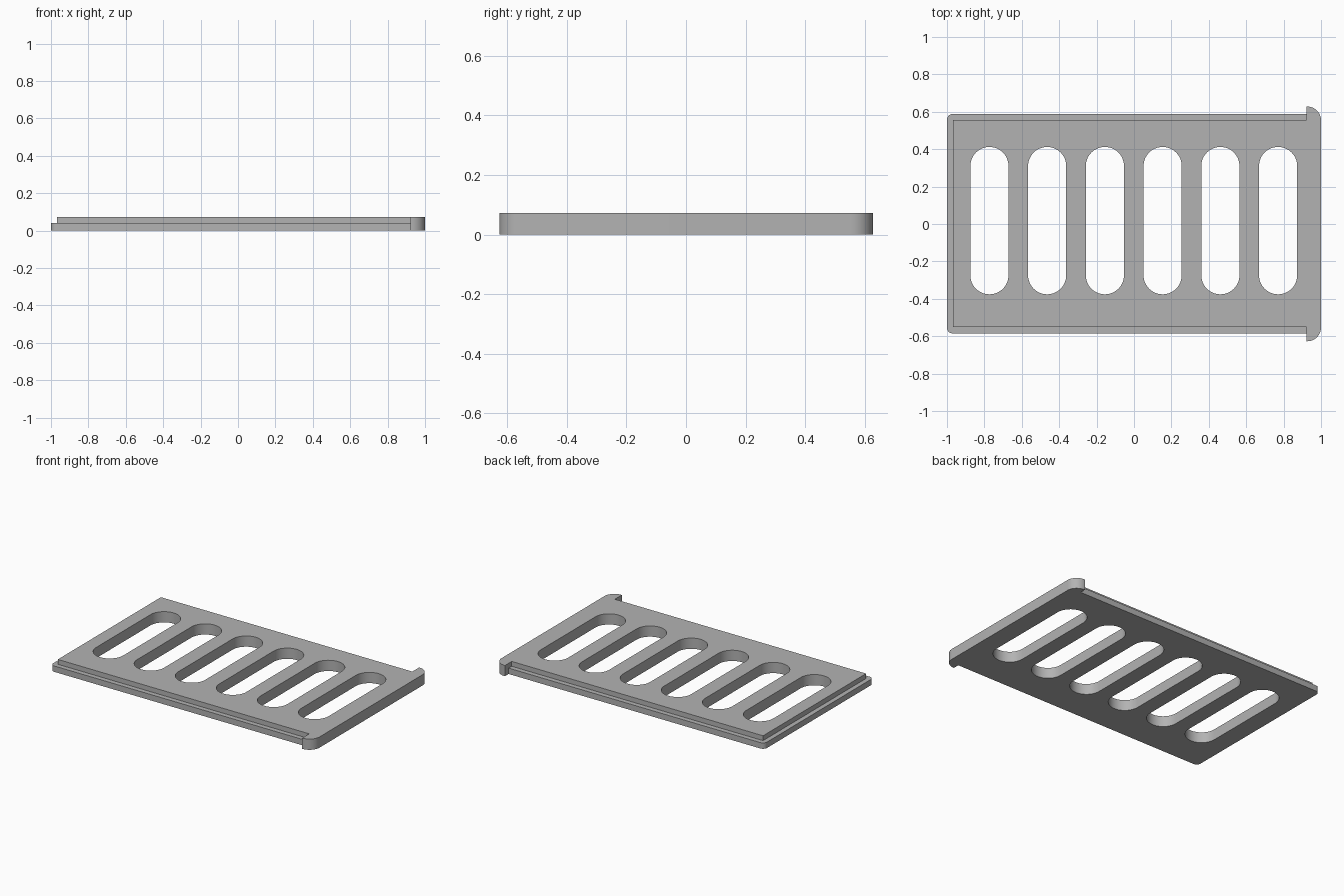
import bpy, bmesh
from math import pi, cos, sin

cube = bpy.data.objects.get("Cube")
if cube:
    bpy.data.objects.remove(cube, do_unlink=True)

BASE_Z, TOP_Z = 0.04, 0.073   # ledge height and full height
CAP_X = 0.922                 # inner face of the end lip


def arc(cx, cy, r, start, steps=12):
    """Quarter circle, counter-clockwise from the start angle."""
    return [(cx + r * cos(start + pi / 2 * i / steps),
             cy + r * sin(start + pi / 2 * i / steps)) for i in range(steps + 1)]


def slot(cx, cy, r, half):
    """Outline of a round-ended slot along y."""
    ends = []
    for side, start in ((1, 0), (-1, pi)):
        y = cy + side * (half - r)
        ends += arc(cx, y, r, start) + arc(cx, y, r, start + pi / 2)[1:]
    return ends


# Outlines: the shared end lip, then the rest of the lower and upper plates
lip = ([(CAP_X, -0.627)] + arc(0.926, -0.553, 0.074, -pi / 2)
       + arc(0.926, 0.554, 0.074, 0) + [(CAP_X, 0.628)])
lower = ([(CAP_X, 0.588)] + arc(-0.97, 0.558, 0.03, pi / 2, 8)
         + arc(-0.97, -0.555, 0.03, pi, 8) + [(CAP_X, -0.585)])
upper = [(CAP_X, 0.555), (-0.968, 0.555), (-0.968, -0.552), (CAP_X, -0.552)]
slots = [slot(-0.773 + 0.3087 * i, 0.018, 0.102, 0.394) for i in range(6)]

bm = bmesh.new()


def wall(points, z0, z1):
    """Closed vertical wall; returns its bottom and top edge loops."""
    rings = [[bm.verts.new((x, y, z)) for x, y in points] for z in (z0, z1)]
    n = len(points)
    for i in range(n):
        j = (i + 1) % n
        bm.faces.new((rings[0][i], rings[0][j], rings[1][j], rings[1][i]))
    return [[bm.edges.get((r[i], r[(i + 1) % n])) for i in range(n)] for r in rings]


# Walls of the lower plate, upper plate and slots
bottom, _ = wall(lip + lower, 0, BASE_Z)
_, top = wall(lip + upper, BASE_Z, TOP_Z)
for s in slots:
    low, high = wall(s, 0, TOP_Z)
    bottom += low
    top += high

# Pierced bottom and top faces, then the ledge around three sides
for edges in (bottom, top):
    bmesh.ops.triangle_fill(bm, edges=edges, use_beauty=True)
bm.faces.new([bm.verts.new((x, y, BASE_Z)) for x, y in lower + upper[::-1]])

bmesh.ops.remove_doubles(bm, verts=bm.verts, dist=0.0001)

# Orient faces: flats by height, slot walls toward the slot, outer walls outward
bm.normal_update()
bmesh.ops.recalc_face_normals(bm, faces=bm.faces)
for f in bm.faces:
    f.normal_update()
    if abs(f.normal.z) > 0.9:
        up = f.calc_center_median().z > 0.01
        if (f.normal.z > 0) != up:
            f.normal_flip()

mesh = bpy.data.meshes.new("slotted_plate")
bm.to_mesh(mesh)
bm.free()
plate = bpy.data.objects.new("slotted_plate", mesh)
bpy.context.collection.objects.link(plate)

# Plain grey material
grey = bpy.data.materials.new("plain_grey")
grey.use_nodes = True
colour = (0.45, 0.45, 0.45, 1)
grey.diffuse_color = colour
grey.node_tree.nodes["Principled BSDF"].inputs["Base Color"].default_value = colour
mesh.materials.append(grey)

# Smooth the rounded ends, keep the edges sharp
bpy.context.view_layer.objects.active = plate
plate.select_set(True)
bpy.ops.object.shade_smooth_by_angle(angle=pi / 6)
